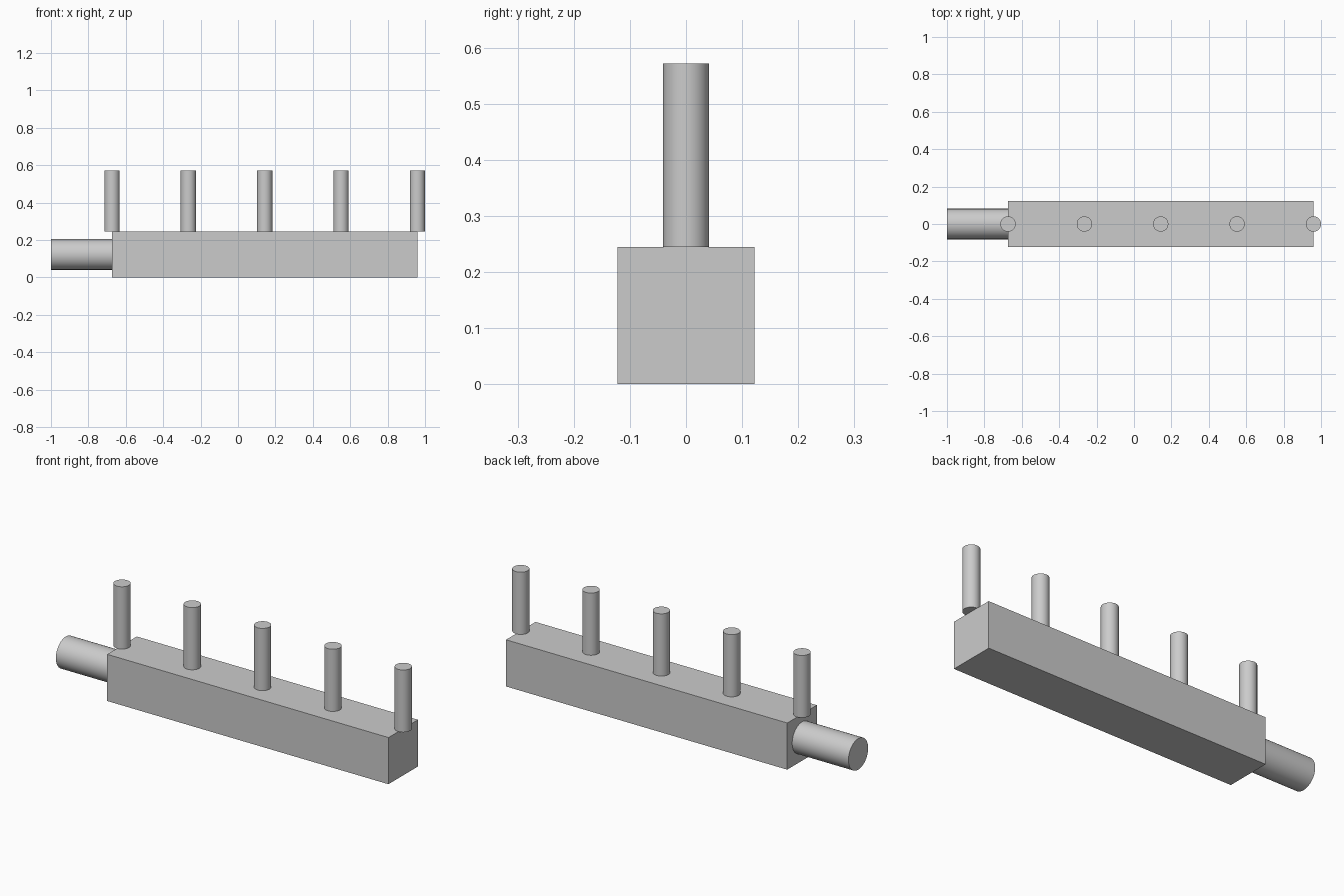
import bpy
from math import pi, radians

cube = bpy.data.objects.get("Cube")
if cube:
    bpy.data.objects.remove(cube, do_unlink=True)

U = 2 / 49                      # base module of the design
BAR_LENGTH, BAR_WIDTH = 40 * U, 6 * U
ROD_LENGTH = 8 * U
BAR_START = -1 + ROD_LENGTH
PEG_COUNT = 5

grey = bpy.data.materials.new("plain grey")
grey.use_nodes = True
colour = (0.6, 0.6, 0.6, 1)
grey.diffuse_color = colour
grey.node_tree.nodes["Principled BSDF"].inputs["Base Color"].default_value = colour


def finish(name):
    obj = bpy.context.object
    obj.name = name
    obj.data.materials.append(grey)
    return obj


def rod(name, radius, location, rotation=(0, 0, 0)):
    bpy.ops.mesh.primitive_cylinder_add(
        vertices=64, radius=radius, depth=ROD_LENGTH, location=location, rotation=rotation)
    finish(name)
    bpy.ops.object.shade_smooth_by_angle(angle=radians(30))


# Square bar
bpy.ops.mesh.primitive_cube_add(
    size=1, location=(BAR_START + BAR_LENGTH / 2, 0, BAR_WIDTH / 2))
bar = finish("bar")
bar.scale = (BAR_LENGTH, BAR_WIDTH, BAR_WIDTH)
bpy.ops.object.transform_apply(location=False, rotation=False, scale=True)

# Handle on the right end
rod("handle", 2 * U, (-1 + ROD_LENGTH / 2, 0, BAR_WIDTH / 2), (0, pi / 2, 0))

# Evenly spaced upright pegs, the outer two centred on the bar ends
for i in range(PEG_COUNT):
    x = BAR_START + BAR_LENGTH * i / (PEG_COUNT - 1)
    rod(f"peg_{i + 1}", U, (x, 0, BAR_WIDTH + ROD_LENGTH / 2))
